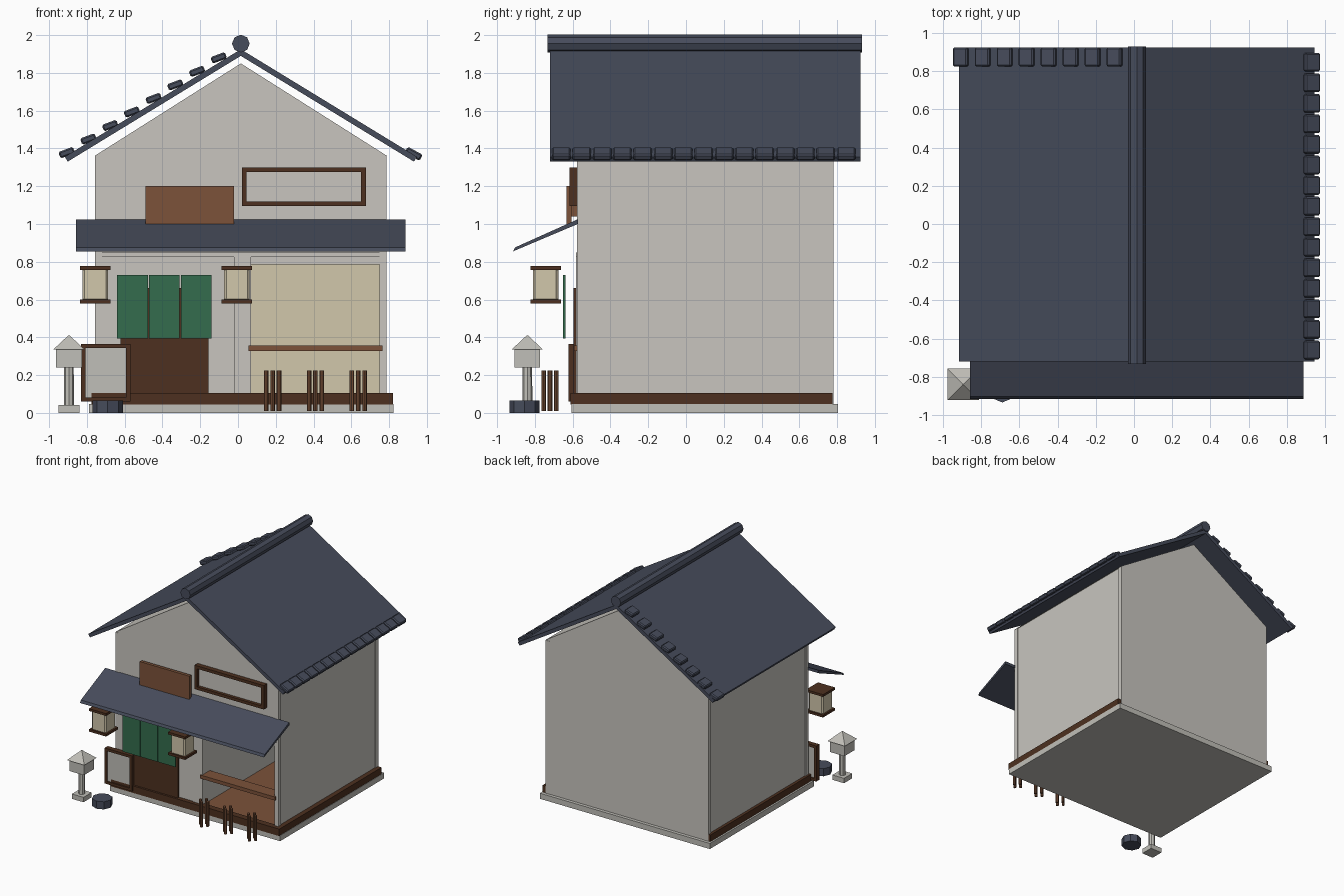
import bpy, bmesh, math
from mathutils import Vector, Matrix

if "Cube" in bpy.data.objects:
    bpy.data.objects.remove(bpy.data.objects["Cube"])


def mat(name, rgb):
    m = bpy.data.materials.new(name)
    m.diffuse_color = (*rgb, 1)
    m.use_nodes = True
    m.node_tree.nodes["Principled BSDF"].inputs["Base Color"].default_value = m.diffuse_color
    return m


PLASTER = mat("plaster", (0.58, 0.56, 0.52))
STONE = mat("stone", (0.53, 0.52, 0.48))
CREAM = mat("cream paper", (0.64, 0.57, 0.41))
TILE = mat("slate tile", (0.062, 0.072, 0.105))
DARK = mat("dark wood", (0.075, 0.03, 0.014))
WOOD = mat("mid wood", (0.20, 0.085, 0.042))
GREEN = mat("green cloth", (0.033, 0.15, 0.075))


def finish(name, bm, material):
    bmesh.ops.recalc_face_normals(bm, faces=bm.faces)
    me = bpy.data.meshes.new(name)
    bm.to_mesh(me)
    bm.free()
    me.materials.append(material)
    ob = bpy.data.objects.new(name, me)
    bpy.context.collection.objects.link(ob)
    return ob


def box(name, x, y, z, material, bevel=0.0):
    """Box from (min, max) ranges."""
    bm = bmesh.new()
    size = [b - a for a, b in (x, y, z)]
    mid = [(a + b) / 2 for a, b in (x, y, z)]
    bmesh.ops.create_cube(bm, size=1, matrix=Matrix.Translation(mid) @ Matrix.Diagonal((*size, 1)))
    if bevel:
        bmesh.ops.bevel(bm, geom=bm.edges[:], offset=bevel, segments=1, affect='EDGES')
    return finish(name, bm, material)


def cone(name, center, r1, r2, depth, sides, material, rot=None):
    bm = bmesh.new()
    m = Matrix.Translation(center) @ (rot or Matrix())
    bmesh.ops.create_cone(bm, cap_ends=True, segments=sides, radius1=r1, radius2=r2, depth=depth, matrix=m)
    return finish(name, bm, material)


def prism(name, pts, axis, lo, hi, material):
    """Extrude a 2D profile along x (profile y,z) or along y (profile x,z)."""
    bm = bmesh.new()
    put = (lambda p, t: (t, p[0], p[1])) if axis == 'x' else (lambda p, t: (p[0], t, p[1]))
    a = [bm.verts.new(put(p, lo)) for p in pts]
    b = [bm.verts.new(put(p, hi)) for p in pts]
    bm.faces.new(a)
    bm.faces.new(b)
    for i in range(len(pts)):
        j = (i + 1) % len(pts)
        bm.faces.new((a[i], a[j], b[j], b[i]))
    return finish(name, bm, material)


def frame(name, x, z, y, w, material):
    """Rectangular frame of four bars."""
    box(name + "_left", (x[0], x[0] + w), y, z, material)
    box(name + "_right", (x[1] - w, x[1]), y, z, material)
    box(name + "_bottom", (x[0] + w, x[1] - w), y, (z[0], z[0] + w), material)
    box(name + "_top", (x[0] + w, x[1] - w), y, (z[1] - w, z[1]), material)


CX = 0.015
# foundation and wooden sills on front and both sides
box("foundation", (-0.79, 0.823), (-0.605, 0.805), (0, 0.048), STONE)
box("front_sill", (-0.775, 0.82), (-0.612, -0.56), (0.045, 0.105), DARK)
box("left_sill", (-0.775, -0.73), (-0.56, 0.775), (0.045, 0.105), DARK)
box("right_sill", (0.765, 0.82), (-0.56, 0.775), (0.045, 0.105), DARK)

# walls around the open shop room
FY, BY = -0.575, 0.777
box("left_block", (-0.75, 0.07), (FY, BY), (0.045, 1.36), PLASTER)
box("right_wall", (0.75, 0.78), (FY, BY), (0.045, 1.36), PLASTER)
box("upper_block", (0.07, 0.75), (FY, BY), (0.785, 1.36), PLASTER)
box("back_wall", (0.07, 0.75), (0.745, BY), (0.045, 0.785), PLASTER)
box("shop_back_panel", (0.07, 0.75), (0.738, 0.745), (0.1, 0.785), CREAM)
box("shop_floor", (0.07, 0.75), (FY, 0.738), (0.045, 0.1), WOOD)
box("lintel", (-0.74, 0.77), (-0.583, -0.55), (0.825, 0.85), PLASTER)
box("middle_post", (-0.02, 0.07), (-0.583, -0.55), (0.1, 0.825), PLASTER)
for i, px in enumerate((-0.758, 0.75)):
    for j, py in enumerate((FY - 0.003, BY - 0.034)):
        box(f"corner_post_{i}{j}", (px, px + 0.037), (py, py + 0.037), (0.048, 1.36), PLASTER)
prism("gable", [(-0.76, 1.36), (0.79, 1.36), (CX, 1.85)], 'y', FY, BY, PLASTER)

# main roof slabs and ridge
for side, name in ((-1, "left"), (1, "right")):
    n = Vector((side * 0.52, 0.854)) * 0.03
    top, eave = Vector((CX, 1.925)), Vector((CX + side * 0.932, 1.356))
    prism(name + "_roof", [top, eave, eave - n, Vector((CX, 1.89))], 'y', -0.72, 0.925, TILE)
r = cone("ridge", (CX, 0.098, 1.955), 0.047, 0.047, 1.665, 8, TILE, Matrix.Rotation(math.pi / 2, 4, 'X'))


# roof tiles: one row up the rear left rake, one along the right eave
def roof_tile(name, center, size, tilt):
    ob = box(name, *[(-s / 2, s / 2) for s in size], TILE, 0.008)
    ob.data.transform(Matrix.Translation(center) @ Matrix.Rotation(tilt, 4, 'Y'))


for i in range(8):
    roof_tile(f"rake_tile_{i}", (-0.907 + 0.115 * i, 0.875, 1.378 + 0.0717 * i), (0.082, 0.1, 0.036), -0.36)
for i in range(15):
    roof_tile(f"eave_tile_{i}", (0.93, -0.66 + 0.1077 * i, 1.372), (0.09, 0.098, 0.036), 0.5)

# front awning
prism("awning", [(-0.573, 1.025), (-0.905, 0.876), (-0.916, 0.855), (-0.573, 1.0)], 'x', -0.858, 0.888, TILE)

# upper sign board and window
box("sign_board", (-0.49, -0.02), (-0.632, -0.605), (1.0, 1.2), WOOD)
box("sign_mount", (-0.4, -0.1), (-0.605, FY), (1.04, 1.16), WOOD)
frame("window_frame", (0.02, 0.677), (1.095, 1.3), (-0.617, -0.57), 0.025, DARK)
box("window_pane", (0.045, 0.652), (-0.59, -0.57), (1.12, 1.275), PLASTER)

# door and split curtain
box("door", (-0.622, -0.155), (-0.595, -0.57), (0.1, 0.66), DARK)
for i in range(3):
    x0 = -0.64 + 0.1685 * i
    box(f"curtain_{i}", (x0, x0 + 0.163), (-0.65, -0.637), (0.395, 0.73), GREEN)

# leaning notice board
frame("notice_frame", (-0.83, -0.57), (0.06, 0.365), (-0.622, -0.58), 0.022, DARK)
box("notice_panel", (-0.808, -0.592), (-0.612, -0.59), (0.082, 0.343), STONE)

# serving counter
box("counter", (0.055, 0.765), (-0.592, -0.48), (0.328, 0.358), WOOD)

# stool legs
for s, sx in enumerate((0.183, 0.41, 0.636)):
    for k in range(4):
        a = k * math.pi / 2
        cone(f"stool_{s}_leg_{k}", (sx + 0.034 * math.cos(a), -0.72 + 0.034 * math.sin(a), 0.117),
             0.012, 0.012, 0.215, 8, WOOD)

# hanging lanterns
for i, lx in enumerate((-0.756, -0.006)):
    ly = -0.743
    box(f"lantern_{i}_body", (lx - 0.068, lx + 0.068), (ly - 0.068, ly + 0.068), (0.59, 0.77), CREAM, 0.012)
    for part, z in (("base", 0.58), ("cap", 0.757)):
        box(f"lantern_{i}_{part}", (lx - 0.081, lx + 0.081), (ly - 0.081, ly + 0.081), (z, z + 0.02), DARK)

# stone garden lantern
gx, gy = -0.895, -0.84


def square(name, half, z):
    box(name, (gx - half, gx + half), (gy - half, gy + half), z, STONE)


square("garden_lantern_base", 0.055, (0, 0.042))
cone("garden_lantern_column", (gx, gy, 0.145), 0.027, 0.025, 0.21, 8, STONE)
square("garden_lantern_box", 0.068, (0.24, 0.338))
cone("garden_lantern_roof", (gx, gy, 0.373), 0.083 * math.sqrt(2), 0.004, 0.075, 4, STONE,
     Matrix.Rotation(math.pi / 4, 4, 'Z'))

# water basin
cone("water_basin", (-0.69, -0.855, 0.0325), 0.08, 0.08, 0.065, 8, TILE)
